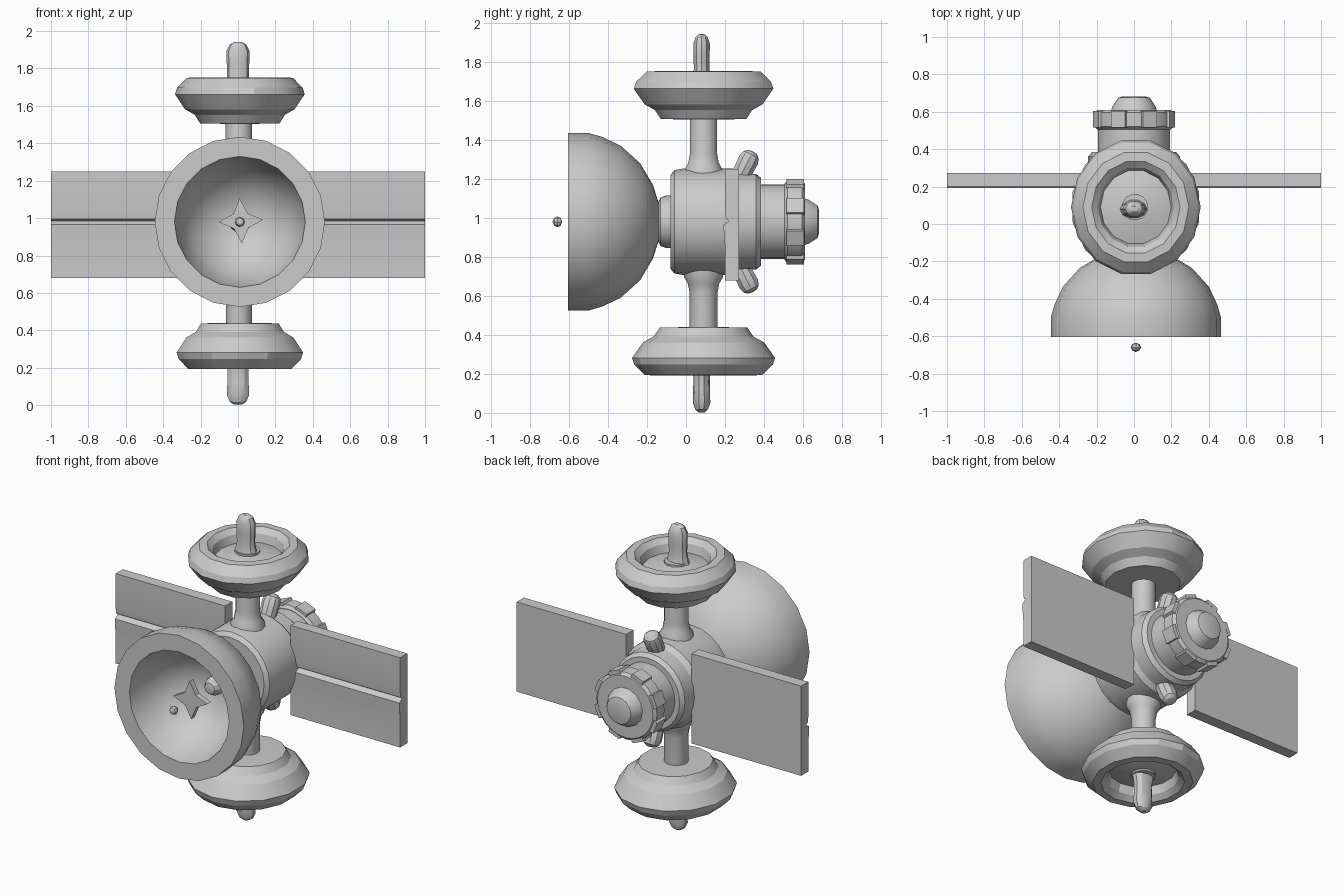
import bpy, bmesh, math
from mathutils import Vector, Matrix

if "Cube" in bpy.data.objects:
    bpy.data.objects.remove(bpy.data.objects["Cube"])

CZ = 0.98     # height of the main axis
MY = 0.09     # y of the vertical mast


def finish(bm, name, angle=30):
    bmesh.ops.remove_doubles(bm, verts=bm.verts, dist=1e-5)
    bmesh.ops.recalc_face_normals(bm, faces=bm.faces)
    me = bpy.data.meshes.new(name)
    bm.to_mesh(me)
    bm.free()
    ob = bpy.data.objects.new(name, me)
    bpy.context.collection.objects.link(ob)
    bpy.ops.object.select_all(action='DESELECT')
    ob.select_set(True)
    bpy.context.view_layer.objects.active = ob
    bpy.ops.object.shade_smooth_by_angle(angle=math.radians(angle))
    return ob


def lathe(name, profile, seg, origin=(0, 0, 0), axis=(0, 0, 1), scale=(1, 1, 1), angle=30):
    """Revolve (radius, distance along axis) points around an axis."""
    bm = bmesh.new()
    rot = Vector((0, 0, 1)).rotation_difference(Vector(axis).normalized()).to_matrix().to_4x4()
    mat = Matrix.Translation(origin) @ Matrix.Diagonal((*scale, 1)) @ rot
    rings = []
    for i in range(seg):
        a = 2 * math.pi * i / seg
        rings.append([bm.verts.new(mat @ Vector((r * math.cos(a), r * math.sin(a), t)))
                      for r, t in profile])
    for i in range(seg):
        p, q = rings[i], rings[(i + 1) % seg]
        for k in range(len(profile) - 1):
            vs = [p[k], q[k], q[k + 1], p[k + 1]]
            if profile[k][0] == 0:
                vs = [p[k], q[k + 1], p[k + 1]]
            elif profile[k + 1][0] == 0:
                vs = [p[k], q[k], p[k + 1]]
            bm.faces.new(vs)
    return finish(bm, name, angle)


def extrude(name, pts, vec, angle=30):
    """Solid from a flat outline pushed along a vector."""
    bm = bmesh.new()
    f = bm.faces.new([bm.verts.new(p) for p in pts])
    g = bmesh.ops.extrude_face_region(bm, geom=[f])
    bmesh.ops.translate(bm, vec=vec, verts=[v for v in g['geom'] if isinstance(v, bmesh.types.BMVert)])
    return finish(bm, name, angle)


Y = (0, 1, 0)

# Dish bowl with wide flat rim
lathe("dish", [(0, -0.125), (0.08, -0.135), (0.19, -0.17), (0.30, -0.235), (0.39, -0.335),
               (0.435, -0.43), (0.455, -0.50), (0.455, -0.605), (0.35, -0.605), (0.325, -0.48),
               (0.27, -0.37), (0.19, -0.29), (0.10, -0.245), (0, -0.23)],
      20, (0.01, 0, CZ), Y)

# Feed: knob in the bowl, floating star and floating ball
lathe("feed_knob", [(0, -0.31), (0.035, -0.30), (0.055, -0.27), (0.06, -0.22), (0, -0.22)],
      10, (0.01, 0, CZ), Y)
star = []
for i in range(8):
    a = math.pi * i / 4 + 0.05
    r = 0.12 if i % 2 == 0 else 0.055
    star.append((0.015 + r * math.cos(a), -0.50, 0.985 + r * math.sin(a)))
extrude("feed_star", star, (0, 0.035, 0))
lathe("feed_ball", [(0, -0.685), (0.02, -0.675), (0.028, -0.66), (0.02, -0.642), (0, -0.636)],
      8, (0.01, 0, CZ), Y)

# Main body, from front collar to the rear sleeve
lathe("body", [(0, -0.15), (0.09, -0.15), (0.125, -0.13), (0.135, -0.10), (0.135, -0.08), (0.24, -0.08),
               (0.265, -0.06), (0.272, -0.02), (0.272, 0.24), (0.25, 0.27), (0.245, 0.36),
               (0.225, 0.385), (0.192, 0.385), (0.192, 0.52), (0, 0.52)],
      24, (0, 0, CZ), Y)

# Rear locking ring with lugs, and nozzle
lathe("rear_ring", [(0, 0.505), (0.195, 0.505), (0.213, 0.52), (0.213, 0.595), (0.195, 0.61), (0, 0.61)],
      24, (0, 0, CZ), Y)
for i in range(8):
    a = math.pi * (i + 0.5) / 4
    c, s = math.cos(a), math.sin(a)
    pts = [(r * c - w * s, 0.515, CZ + r * s + w * c)
           for r, w in ((0.19, -0.045), (0.222, -0.04), (0.222, 0.04), (0.19, 0.045))]
    extrude("rear_lug", pts, (0, 0.09, 0))
lathe("nozzle", [(0, 0.60), (0.125, 0.60), (0.115, 0.63), (0.085, 0.675), (0.06, 0.682), (0, 0.682)],
      14, (0, 0, CZ), Y)

# Solar panels with a groove along the front
for side in (-1, 1):
    outline = [(side * 0.23, y, z) for y, z in
               ((0.272, 0.68), (0.272, 1.25), (0.20, 1.25), (0.20, 1.03), (0.205, 0.995),
                (0.222, 0.985), (0.192, 0.965), (0.195, 0.91), (0.20, 0.85), (0.20, 0.68))]
    extrude("solar_panel", outline, (side * 0.77, 0, 0))

# Rear pegs, top and bottom
peg = [(0, -0.06), (0.05, -0.06), (0.052, 0.02), (0.055, 0.07), (0.045, 0.10), (0.025, 0.115), (0, 0.118)]
for name, s in (("upper_peg", 1), ("lower_peg", -1)):
    lathe(name, peg, 10, (0.01, 0.29, CZ + s * 0.255), (0, 0.5, s))

# Mast halves with end tips, and the two wheels, mirrored about the main axis
mast = [(0, 0.15), (0.10, 0.22), (0.10, 0.275), (0.08, 0.31), (0.071, 0.36), (0.071, 0.74), (0, 0.74)]
tip = [(0, 0.68), (0.085, 0.70), (0.068, 0.745), (0.058, 0.79), (0.06, 0.85), (0.062, 0.92),
       (0.045, 0.955), (0.022, 0.969), (0, 0.97)]
wheel = [(0, 0.53), (0.225, 0.535), (0.255, 0.58), (0.31, 0.61), (0.367, 0.69), (0.355, 0.725),
         (0.30, 0.778), (0.25, 0.78), (0.215, 0.75), (0.20, 0.70), (0.11, 0.725), (0, 0.735)]
for name, s in (("upper", 1), ("lower", -1)):
    origin = (0.005, MY, 0.972)
    lathe(name + "_mast", mast, 14, (0.005, MY, 0.972), (0, 0, s))
    lathe(name + "_tip", tip, 10, (0.0, 0.08, 0.972), (0, 0, s), (1, 0.72, 1))
    lathe(name + "_wheel", wheel, 14, (0.01, MY, 0.972), (0, 0, s), (0.945, 1, 1), 25)
